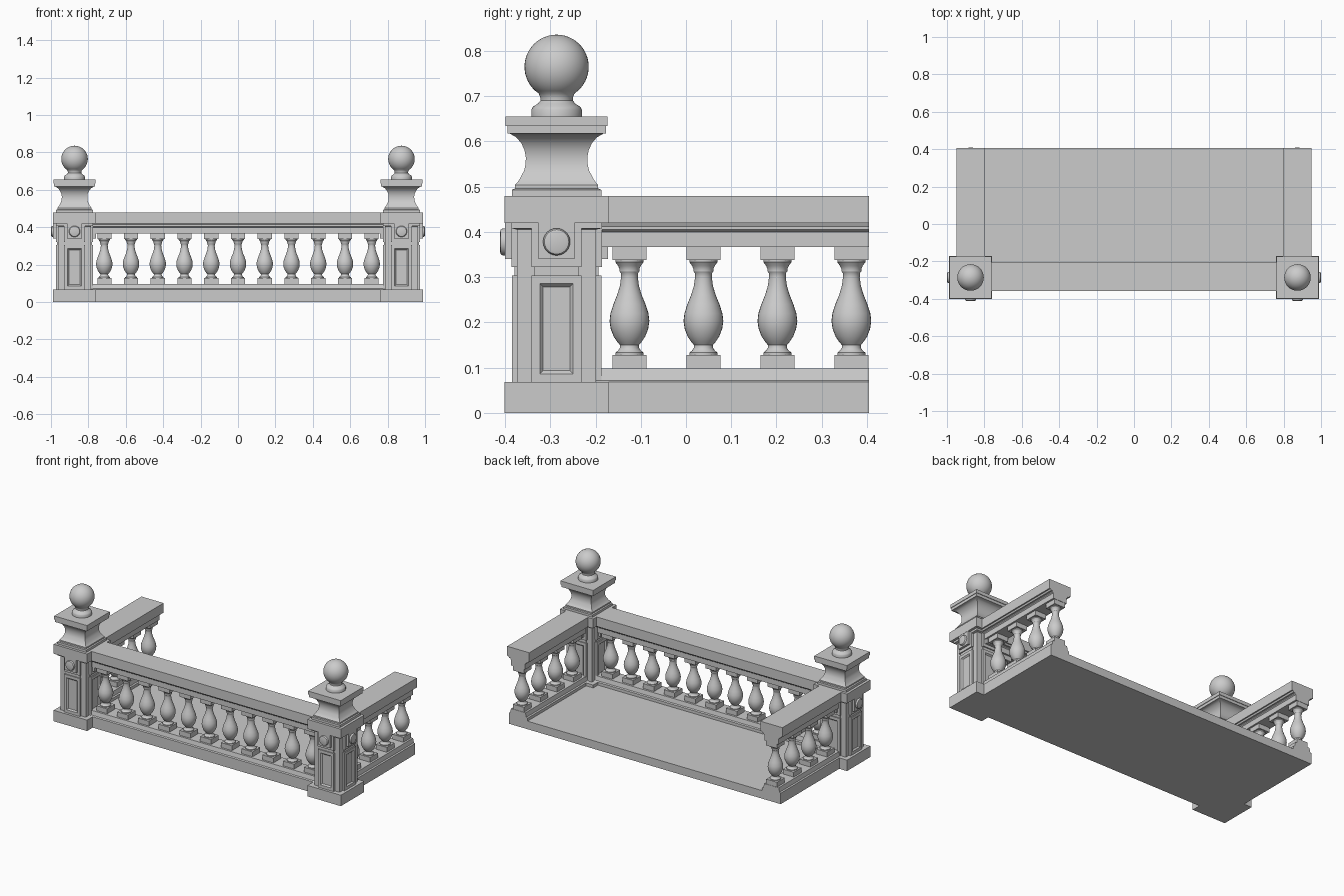
import bpy, bmesh
from math import pi, sin, cos, sqrt, radians
from mathutils import Matrix, Vector

if "Cube" in bpy.data.objects:
    bpy.data.objects.remove(bpy.data.objects["Cube"])

PX, PY = 0.874, -0.286          # pedestal centre
RX, RY = 0.872, -0.281          # rail centre lines


def finish(name, bm, smooth=False):
    bmesh.ops.recalc_face_normals(bm, faces=bm.faces)
    me = bpy.data.meshes.new(name)
    bm.to_mesh(me)
    bm.free()
    ob = bpy.data.objects.new(name, me)
    bpy.context.collection.objects.link(ob)
    if smooth:
        bpy.ops.object.select_all(action='DESELECT')
        ob.select_set(True)
        bpy.context.view_layer.objects.active = ob
        bpy.ops.object.shade_smooth_by_angle(angle=radians(36))
    return ob


def loft(bm, profile, n):
    """Stack (radius, z) rings; n = 4 gives squares of that half width."""
    k, off = (sqrt(2), pi / 4) if n == 4 else (1, 0)
    rings = [[bm.verts.new((r * k * cos(off + 2 * pi * i / n),
                            r * k * sin(off + 2 * pi * i / n), z)) for i in range(n)]
             for r, z in profile]
    for a, b in zip(rings, rings[1:]):
        for i in range(n):
            j = (i + 1) % n
            bm.faces.new((a[i], a[j], b[j], b[i]))
    bm.faces.new(rings[0][::-1])
    bm.faces.new(rings[-1])


def box(bm, lo, hi, mat=Matrix()):
    lo, hi = Vector(lo), Vector(hi)
    m = mat @ Matrix.Translation((lo + hi) / 2) @ Matrix.Diagonal((*(hi - lo), 1))
    return bmesh.ops.create_cube(bm, size=1, matrix=m)['verts']


def rail(name, profile, start, end):
    """Sweep a mirrored (half width, z) section between two xy points."""
    a, b = Vector((*start, 0)), Vector((*end, 0))
    side = (b - a).normalized().cross(Vector((0, 0, 1)))
    section = profile + [(-w, z) for w, z in reversed(profile)]
    bm = bmesh.new()
    f = bm.faces.new([bm.verts.new(a + side * w + Vector((0, 0, z))) for w, z in section])
    ext = bmesh.ops.extrude_face_region(bm, geom=[f], use_keep_orig=True)
    bmesh.ops.translate(bm, vec=b - a,
                        verts=[v for v in ext['geom'] if isinstance(v, bmesh.types.BMVert)])
    return finish(name, bm)


def pedestal(s):
    tag = "_right" if s > 0 else "_left"
    parts = []
    # plinth, shaft and top block
    bm = bmesh.new()
    loft(bm, [(.115, 0), (.115, .068), (.087, .068), (.087, .405), (.1, .408),
              (.1, .42), (.115, .42), (.115, .479)], 4)
    parts.append(finish("pedestal" + tag, bm))
    # panels and brackets on the four faces
    bm = bmesh.new()
    for k in range(4):
        m = Matrix.Rotation(k * pi / 2, 4, 'Z')
        out = m @ Vector((0, -1, 0))
        vs = box(bm, (-.055, -.099, .068), (.055, -.08, .304), m)
        face = max({f for v in vs for f in v.link_faces},
                   key=lambda f: f.calc_center_median().dot(out))
        bmesh.ops.inset_region(bm, faces=[face], thickness=.026)
        bmesh.ops.inset_region(bm, faces=[face], thickness=.01, depth=-.008)
        box(bm, (-.05, -.093, .3), (.05, -.08, .325), m)
        box(bm, (-.055, -.1, .322), (.055, -.08, .421), m)
        box(bm, (-.04, -.114, .34), (.04, -.08, .421), m)
    parts.append(finish("pedestal_panels" + tag, bm))
    # round bosses on the two outer faces
    bm = bmesh.new()
    for ang in (0, s * pi / 2):
        m = Matrix.Rotation(ang, 4, 'Z') @ Matrix.Translation((0, -.1, .378)) \
            @ Matrix.Rotation(pi / 2, 4, 'X')
        old = set(bm.verts)
        loft(bm, [(.03, 0), (.03, .019), (.027, .0235), (.02, .0255)], 24)
        bmesh.ops.transform(bm, matrix=m, verts=[v for v in bm.verts if v not in old])
    parts.append(finish("boss" + tag, bm, True))
    # square concave cap
    bm = bmesh.new()
    loft(bm, [(.099, .478), (.099, .493), (.092, .496), (.092, .504), (.087, .509),
              (.081, .518), (.078, .524), (.072, .535), (.0685, .55), (.068, .565),
              (.071, .581), (.078, .596), (.089, .609), (.103, .617), (.109, .617),
              (.109, .634), (.1125, .634), (.1125, .655)], 4)
    parts.append(finish("pedestal_cap" + tag, bm, True))
    # ball finial on a turned neck
    bm = bmesh.new()
    neck = [(.056, .654), (.056, .67), (.052, .677), (.042, .683), (.036, .69), (.036, .697)]
    ball = [(.071 * sin(t), .765 - .071 * cos(t))
            for t in [radians(34 + i * 145 / 20) for i in range(21)]]
    loft(bm, neck + ball, 40)
    parts.append(finish("ball_finial" + tag, bm, True))
    for p in parts:
        p.location = (s * PX, PY, 0)


# handrails and base rails
top = [(.048, .367), (.048, .4), (.054, .405), (.054, .411), (.064, .411),
       (.068, .42), (.076, .42), (.076, .479)]
base = [(.064, 0), (.064, .068), (.056, .072), (.05, .098)]
for label, prof in (("handrail", top), ("base_rail", base)):
    rail("front_" + label, prof, (-.8, RY), (.8, RY))
    for s in (-1, 1):
        rail("side_" + label + ("_right" if s > 0 else "_left"), prof,
             (s * RX, -.22), (s * RX, .405))

# floor slab
bm = bmesh.new()
box(bm, (-.86, -.27, 0), (.86, .405, .05))
finish("floor", bm)

for s in (-1, 1):
    pedestal(s)

# balusters: square blocks with a turned vase between
bm = bmesh.new()
box(bm, (-.0375, -.0375, .097), (.0375, .0375, .128))
box(bm, (-.0375, -.0375, .338), (.0375, .0375, .368))
loft(bm, [(.031, .127), (.031, .133), (.025, .138), (.021, .144), (.021, .15), (.027, .157),
          (.035, .169), (.0415, .186), (.044, .203), (.042, .22), (.0355, .24), (.027, .261),
          (.021, .281), (.0185, .3), (.019, .309), (.022, .313), (.022, .318),
          (.025, .325), (.031, .333), (.031, .339)], 28)
first = finish("baluster", bm, True)
spots = [(-.715 + .143 * i, RY) for i in range(11)]
spots += [(s * RX, -.125 + .1635 * i) for s in (-1, 1) for i in range(4)]
for i, (x, y) in enumerate(spots):
    ob = first if i == 0 else first.copy()
    if i:
        bpy.context.collection.objects.link(ob)
    ob.location = (x, y, 0)
